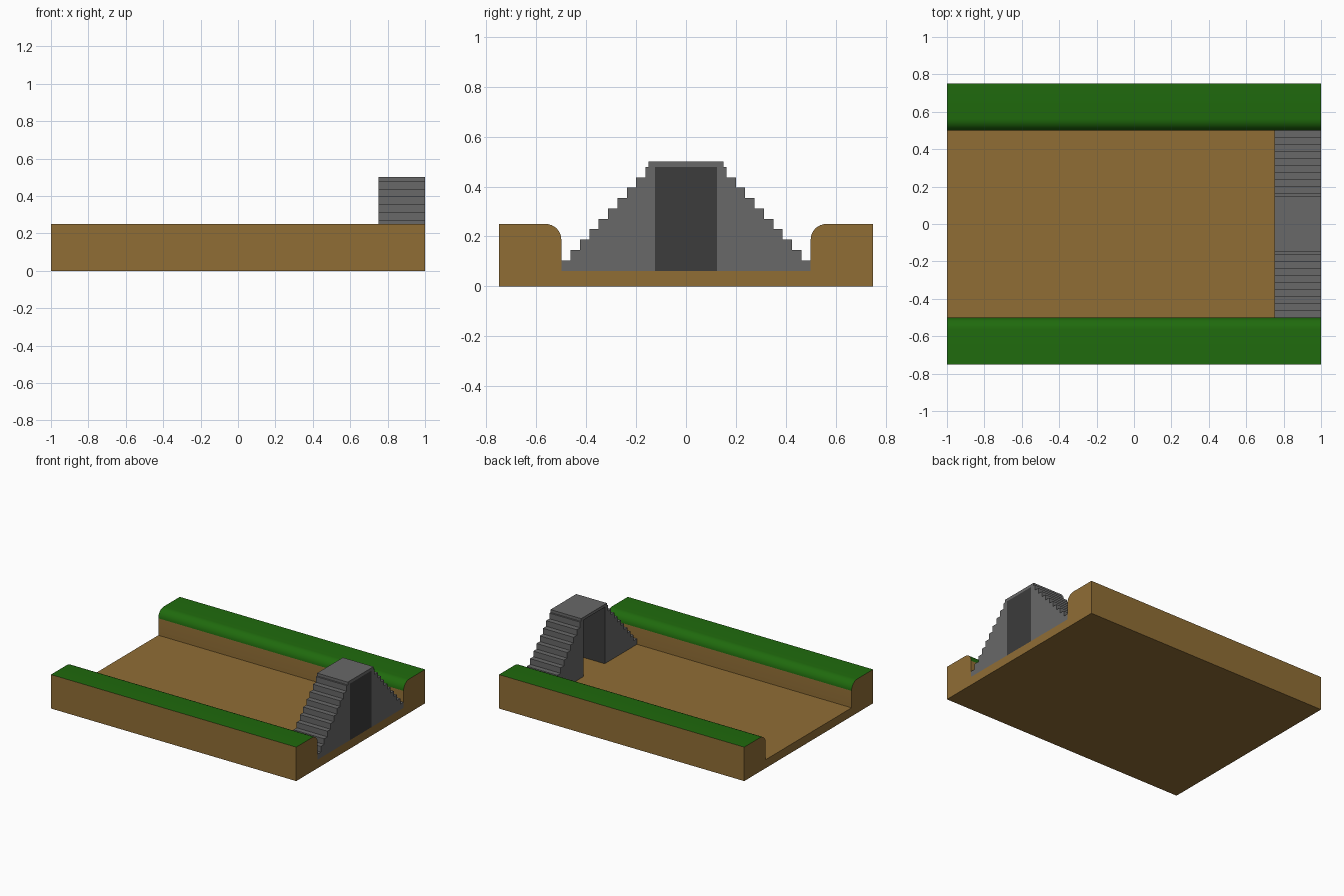
import bpy, bmesh, math

if "Cube" in bpy.data.objects:
    bpy.data.objects.remove(bpy.data.objects["Cube"])


def material(name, color):
    m = bpy.data.materials.new(name)
    m.diffuse_color = (*color, 1)
    m.use_nodes = True
    m.node_tree.nodes["Principled BSDF"].inputs["Base Color"].default_value = m.diffuse_color
    return m


soil = material("soil", (0.28, 0.155, 0.036))
grass = material("grass", (0.014, 0.145, 0.004))
stone = material("stone", (0.14, 0.14, 0.14))
shadow = material("dark_stone", (0.045, 0.045, 0.045))

FLOOR, BANK, R = 0.0625, 0.25, 0.0625
DOOR, LINTEL, TOP = 0.125, 0.479, 0.5
X0, X1 = 0.75, 1.0


def extrude_profile(name, points, x0, x1, mats, pick=None):
    """Extrude a y-z outline along x; pick(face) chooses the material slot."""
    bm = bmesh.new()
    face = bm.faces.new([bm.verts.new((x0, y, z)) for y, z in points])
    new = bmesh.ops.extrude_face_region(bm, geom=[face])["geom"]
    verts = [g for g in new if isinstance(g, bmesh.types.BMVert)]
    bmesh.ops.translate(bm, verts=verts, vec=(x1 - x0, 0, 0))
    bmesh.ops.recalc_face_normals(bm, faces=bm.faces)
    bm.normal_update()
    if pick:
        for f in bm.faces:
            f.material_index = pick(f)
    mesh = bpy.data.meshes.new(name)
    bm.to_mesh(mesh)
    bm.free()
    for m in mats:
        mesh.materials.append(m)
    ob = bpy.data.objects.new(name, mesh)
    bpy.context.collection.objects.link(ob)
    return ob


def mirrored(half):
    """Complete a symmetric outline from its -y half."""
    return half + [(-y, z) for y, z in reversed(half)]


# Ground: sunken path between two grassy banks with rounded inner edges
half = [(-0.75, 0), (-0.75, BANK)]
for i in range(9):
    a = math.radians(90 - 90 * i / 8)
    half.append((-0.5 - R + R * math.cos(a), BANK - R + R * math.sin(a)))
half.append((-0.5, FLOOR))
ground = extrude_profile(
    "ground", mirrored(half), -1, 1, [soil, grass],
    lambda f: int(f.normal.z > 0.02 and f.calc_center_median().z > 0.1))
bpy.context.view_layer.objects.active = ground
ground.select_set(True)
bpy.ops.object.shade_smooth_by_angle(angle=math.radians(30))
ground.select_set(False)

# Staircases: ten steps rising from each bank, dark on the doorway side
STEPS = 10
run, rise = (0.5 - DOOR) / STEPS, (LINTEL - FLOOR) / STEPS
outline = [(-0.5, FLOOR)]
for i in range(STEPS):
    z = FLOOR + (i + 1) * rise
    outline += [(-0.5 + i * run, z), (-0.5 + (i + 1) * run, z)]
outline.append((-DOOR, FLOOR))
for side, s in (("front", 1), ("back", -1)):
    extrude_profile(side + "_stairs", [(s * y, z) for y, z in outline], X0, X1,
                    [stone, shadow],
                    lambda f, s=s: int(f.normal.y * s > 0.9
                                       and abs(f.calc_center_median().y) < DOOR + 0.001))

# Slab bridging the two staircases, dark on its underside
extrude_profile("top_slab", mirrored([(-0.15, LINTEL), (-0.15, TOP)]), X0, X1,
                [stone, shadow], lambda f: int(f.normal.z < -0.5))

# Dark panel closing the doorway at the outer end
extrude_profile("doorway_panel", mirrored([(-DOOR, FLOOR), (-DOOR, LINTEL)]),
                X1 - 0.004, X1, [shadow])
